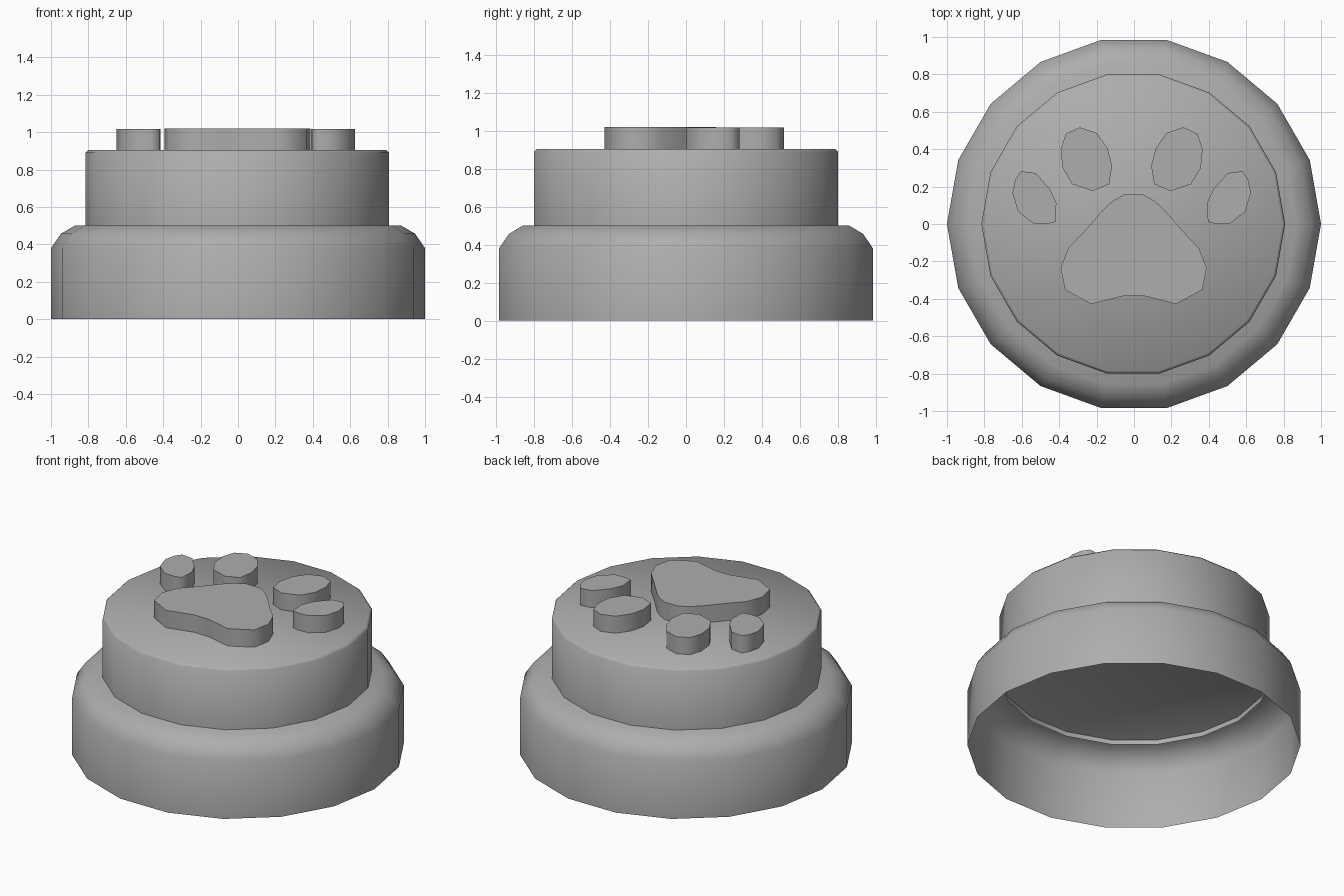
import bpy, bmesh, math

if "Cube" in bpy.data.objects:
    bpy.data.objects.remove(bpy.data.objects["Cube"])

SIDES = 18
AXIS = -0.0125  # mirror line of the toes

grey = bpy.data.materials.new("dark_grey")
grey.diffuse_color = (0.42, 0.42, 0.42, 1)
grey.use_nodes = True
grey.node_tree.nodes["Principled BSDF"].inputs["Base Color"].default_value = grey.diffuse_color


def finish(name, bm, angle):
    bmesh.ops.recalc_face_normals(bm, faces=bm.faces)
    mesh = bpy.data.meshes.new(name)
    bm.to_mesh(mesh)
    bm.free()
    mesh.materials.append(grey)
    ob = bpy.data.objects.new(name, mesh)
    bpy.context.collection.objects.link(ob)
    bpy.ops.object.select_all(action='DESELECT')
    ob.select_set(True)
    bpy.context.view_layer.objects.active = ob
    bpy.ops.object.shade_smooth_by_angle(angle=math.radians(angle))
    return ob


def lathe(name, profile, cx=0):
    """Rings of SIDES vertices for each (radius, z), open below, capped on top."""
    bm = bmesh.new()
    rings = []
    for r, z in profile:
        rings.append([bm.verts.new((cx + r * math.cos(math.tau * i / SIDES),
                                    r * math.sin(math.tau * i / SIDES), z))
                      for i in range(SIDES)])
    for a, b in zip(rings, rings[1:]):
        for i in range(SIDES):
            j = (i + 1) % SIDES
            bm.faces.new((a[i], a[j], b[j], b[i]))
    bm.faces.new(rings[-1])
    return finish(name, bm, 50)


def slab(name, outline, z0, z1):
    """Extrude a flat outline from z0 to z1."""
    bm = bmesh.new()
    low = [bm.verts.new((x, y, z0)) for x, y in outline]
    high = [bm.verts.new((x, y, z1)) for x, y in outline]
    bm.faces.new(low[::-1])
    bm.faces.new(high)
    n = len(outline)
    for i in range(n):
        j = (i + 1) % n
        bm.faces.new((low[i], low[j], high[j], high[i]))
    return finish(name, bm, 80)


# Hollow base shell, open underneath, with a rounded shoulder
lathe("base_shell", [(1, 0), (1, 0.38), (0.947, 0.457), (0.87, 0.502)])

# Button drum with a small top bevel; its open lower rim pokes through the base
lathe("button", [(0.812, 0.47), (0.812, 0.89), (0.797, 0.905)], cx=-0.004)

# Main paw pad, right half mirrored to the left
half = [(0.05, 0.158), (0.11, 0.125), (0.16, 0.08), (0.26, -0.035), (0.35, -0.13),
        (0.39, -0.235), (0.367, -0.352), (0.227, -0.428), (0.055, -0.385)]
slab("main_pad", [(x - 0.002, y) for x, y in half]
     + [(-x - 0.002, y) for x, y in reversed(half)], 0.9, 1.02)

# Toe pads, left side mirrored to the right
toes = {
    "inner_toe": [(-.29, .517), (-.2, .487), (-.142, .407), (-.117, .312), (-.133, .213),
                  (-.22, .176), (-.33, .213), (-.382, .30), (-.392, .40), (-.365, .482)],
    "outer_toe": [(-.605, .282), (-.525, .272), (-.45, .187), (-.415, .112), (-.42, .012),
                  (-.465, .0), (-.54, .004), (-.62, .067), (-.65, .167), (-.635, .237)],
}
for name, pts in toes.items():
    slab(name + "_left", pts, 0.9, 1.018)
    slab(name + "_right", [(2 * AXIS - x, y) for x, y in reversed(pts)], 0.9, 1.018)
